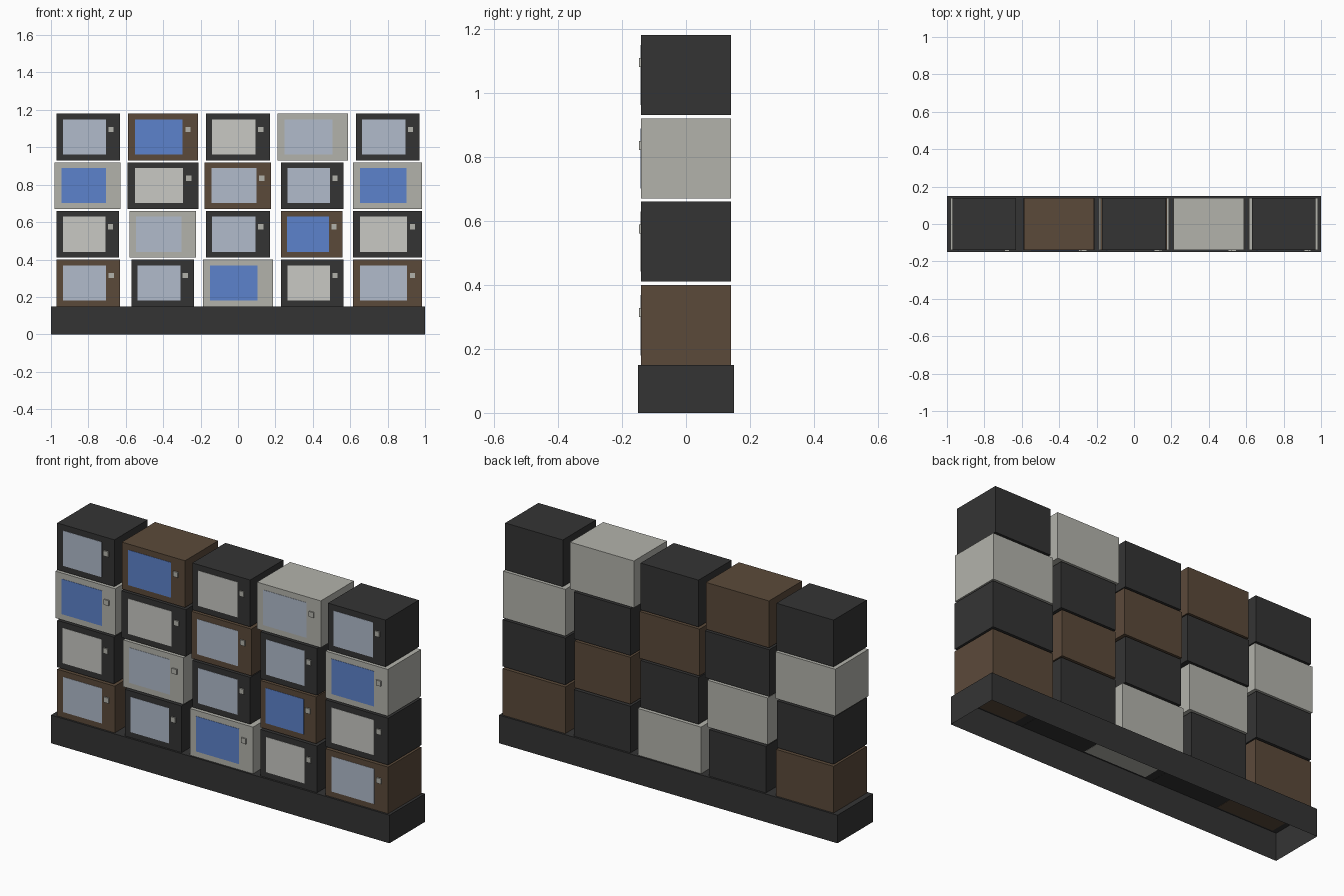
import bpy, bmesh

if "Cube" in bpy.data.objects:
    bpy.data.objects.remove(bpy.data.objects["Cube"])


def material(name, rgb):
    m = bpy.data.materials.new(name)
    m.diffuse_color = (*rgb, 1)
    m.use_nodes = True
    m.node_tree.nodes["Principled BSDF"].inputs["Base Color"].default_value = m.diffuse_color
    return m


MATS = {
    "D": material("charcoal", (0.034, 0.034, 0.034)),
    "B": material("brown", (0.105, 0.068, 0.042)),
    "L": material("light_grey", (0.45, 0.45, 0.41)),
    "b": material("screen_blue", (0.107, 0.223, 0.604)),
    "p": material("screen_pale_blue", (0.44, 0.50, 0.60)),
    "w": material("screen_off_white", (0.578, 0.578, 0.546)),
}


def box(name, lo, hi, mat, open_side=None):
    """Axis-aligned box; open_side is a normal whose face is removed."""
    bm = bmesh.new()
    bmesh.ops.create_cube(bm, size=1)
    for v in bm.verts:
        v.co = [lo[i] + (v.co[i] + 0.5) * (hi[i] - lo[i]) for i in range(3)]
    bm.normal_update()
    if open_side:
        gone = [f for f in bm.faces
                if sum(a * b for a, b in zip(f.normal, open_side)) > 0.9]
        bmesh.ops.delete(bm, geom=gone, context="FACES")
    me = bpy.data.meshes.new(name)
    bm.to_mesh(me)
    bm.free()
    me.materials.append(MATS[mat])
    ob = bpy.data.objects.new(name, me)
    bpy.context.collection.objects.link(ob)
    return ob


def television(name, x0, x1, z0, body, screen):
    w, h, front = x1 - x0, 0.25, -0.14
    zc = z0 + h / 2
    box(name + "_case", (x0, front, z0), (x1, 0.14, z0 + h), body)
    # screen plate, set left of centre
    box(name + "_screen", (x0 + 0.1 * w, front - 0.0015, zc - 0.094),
        (x0 + 0.78 * w, front + 0.001, zc + 0.094), screen, (0, 1, 0))
    # dial on the right
    kx, kz = x0 + 0.86 * w, zc + 0.04
    box(name + "_dial", (kx - 0.014, front - 0.007, kz - 0.014),
        (kx + 0.014, front + 0.003, kz + 0.014), "L")


# plinth, open underneath
box("plinth", (-1, -0.15, 0), (1, 0.15, 0.15), "D", (0, 0, -1))

# rows from the bottom up: left x, right x, case and screen colours
ROWS = [
    [(-.97, -.63, "Bp"), (-.57, -.235, "Dp"), (-.187, .187, "Lb"),
     (.23, .565, "Dw"), (.615, .985, "Bp")],
    [(-.97, -.635, "Dw"), (-.58, -.225, "Lp"), (-.172, .17, "Dp"),
     (.23, .56, "Bb"), (.615, .985, "Dw")],
    [(-.98, -.627, "Lb"), (-.59, -.21, "Dw"), (-.178, .177, "Bp"),
     (.23, .565, "Dp"), (.615, .983, "Lb")],
    [(-.97, -.632, "Dp"), (-.588, -.215, "Bb"), (-.172, .17, "Dw"),
     (.21, .587, "Lp"), (.63, .97, "Dp")],
]
for r, row in enumerate(ROWS):
    for c, (x0, x1, look) in enumerate(row):
        # the lowest cases sink a hair so their undersides show in the plinth
        z0 = 0.15 + 0.26 * r - (0.001 if r == 0 else 0)
        television(f"television_{r + 1}_{c + 1}", x0, x1, z0, *look)
